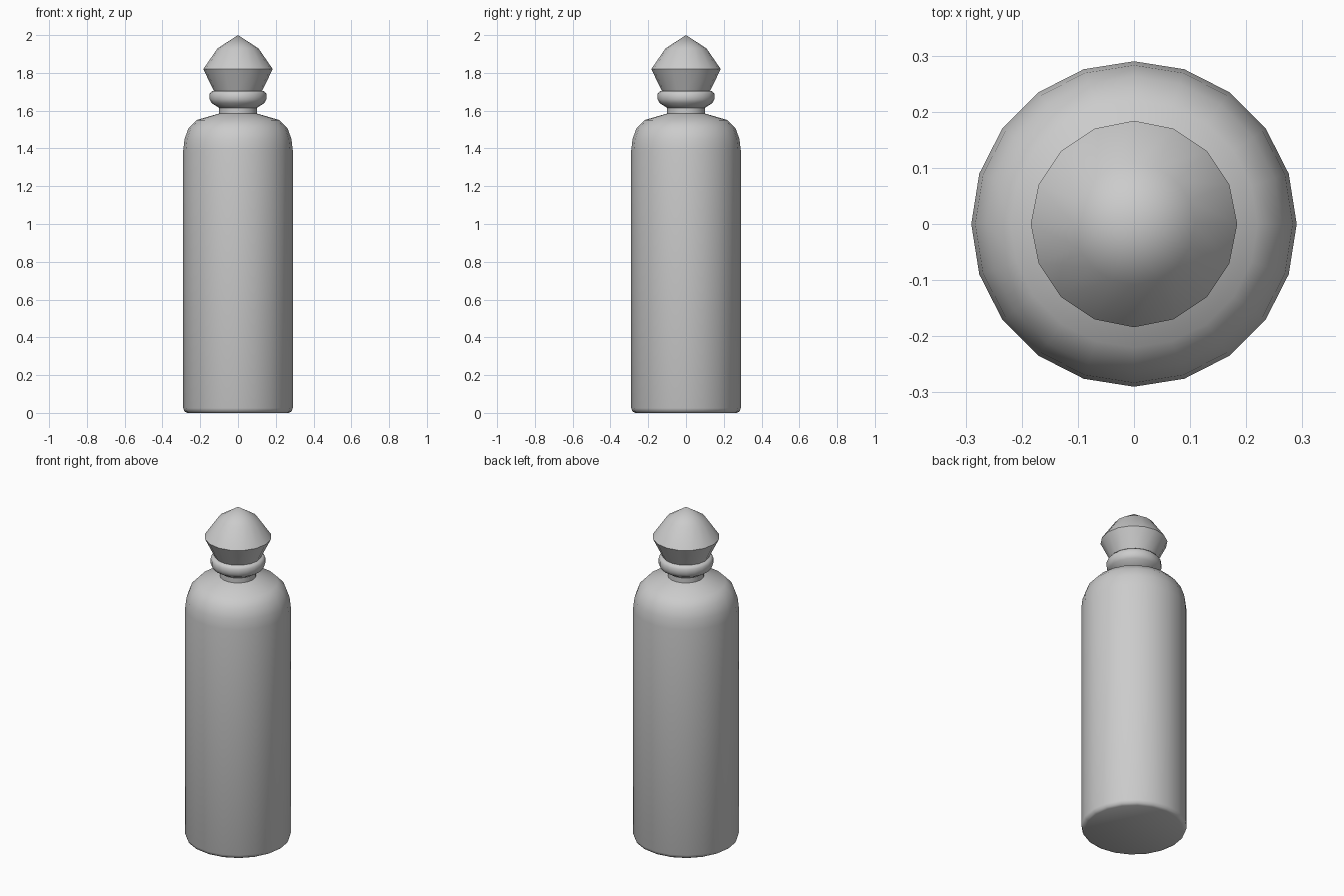
import bpy
import bmesh
from math import cos, sin, pi, radians

cube = bpy.data.objects.get("Cube")
if cube:
    bpy.data.objects.remove(cube, do_unlink=True)


def make_material(name, color):
    mat = bpy.data.materials.new(name)
    mat.use_nodes = True
    mat.diffuse_color = color
    mat.node_tree.nodes["Principled BSDF"].inputs["Base Color"].default_value = color
    return mat


def lathe(name, profile, sides, mat, smooth_angle):
    """Turn a (radius, height) profile around z; zero radius makes a tip."""
    bm = bmesh.new()
    rings = []
    for r, z in profile:
        count = sides if r > 0 else 1
        rings.append([bm.verts.new((r * cos(2 * pi * i / sides),
                                    r * sin(2 * pi * i / sides), z))
                      for i in range(count)])
    for low, high in zip(rings, rings[1:]):
        for i in range(sides):
            j = (i + 1) % sides
            if len(high) == 1:
                bm.faces.new((low[i], low[j], high[0]))
            else:
                bm.faces.new((low[i], low[j], high[j], high[i]))
    # Flat caps
    bm.faces.new(rings[0][::-1])
    if len(rings[-1]) > 1:
        bm.faces.new(rings[-1])
    mesh = bpy.data.meshes.new(name)
    bm.to_mesh(mesh)
    bm.free()
    obj = bpy.data.objects.new(name, mesh)
    bpy.context.collection.objects.link(obj)
    mesh.materials.append(mat)
    bpy.ops.object.select_all(action="DESELECT")
    obj.select_set(True)
    bpy.context.view_layer.objects.active = obj
    bpy.ops.object.shade_smooth_by_angle(angle=radians(smooth_angle))
    return obj


grey = make_material("pale grey", (0.6, 0.6, 0.6, 1))

# Bottle with rounded foot, shoulder, narrow neck and rolled lip
lathe("bottle", [
    (0.27, 0), (0.284, 0.008), (0.29, 0.025), (0.29, 1.39),
    (0.283, 1.45), (0.263, 1.505), (0.22, 1.55), (0.1, 1.585),
    (0.1, 1.615), (0.14, 1.64), (0.15, 1.66), (0.15, 1.69), (0.137, 1.705),
], 20, grey, 50)

# Faceted stopper with a pointed crown
lathe("stopper", [
    (0.125, 1.70), (0.184, 1.82), (0.108, 1.93), (0, 2.0),
], 16, grey, 50)
